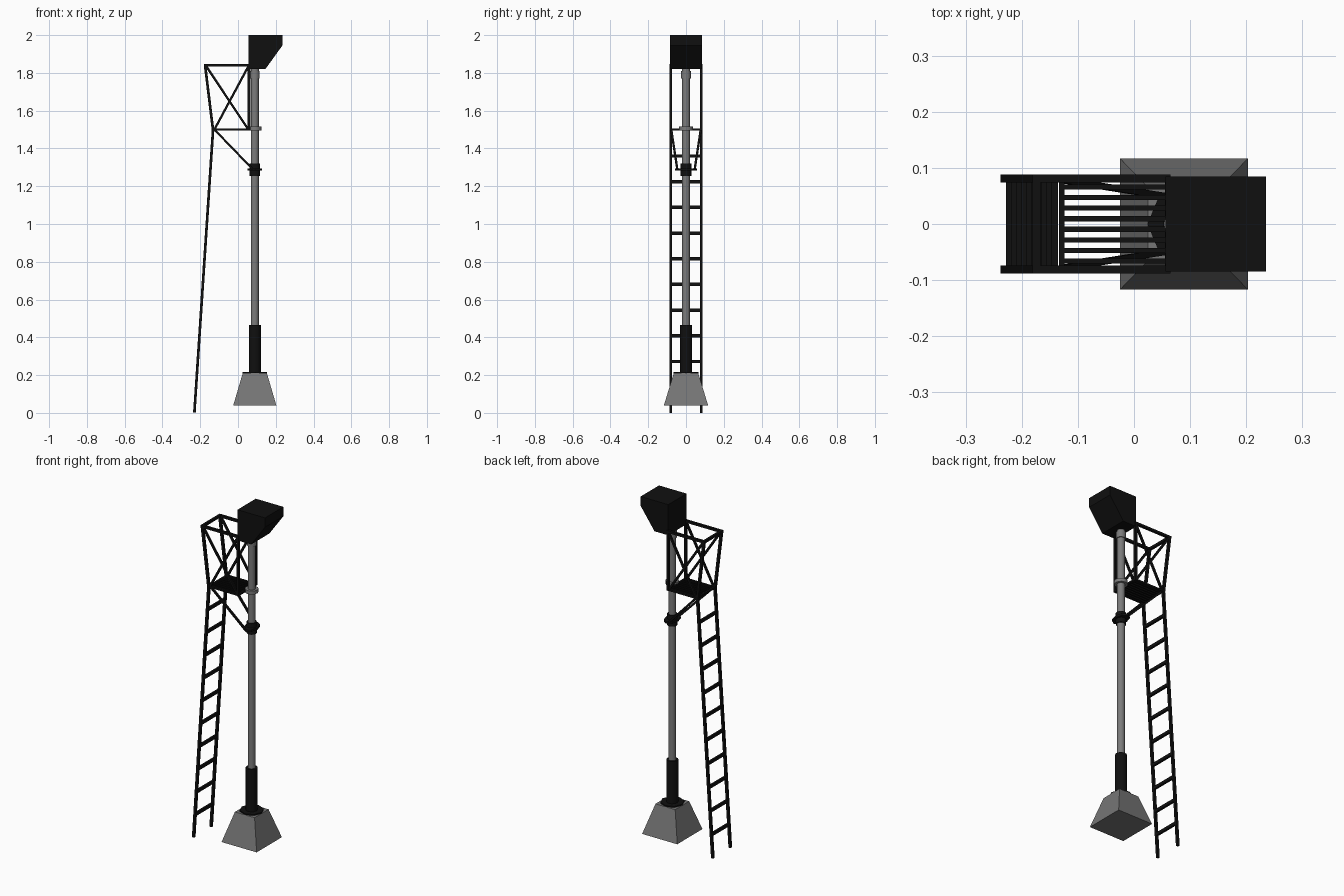
import bpy, bmesh, math
from mathutils import Vector, Matrix

if "Cube" in bpy.data.objects:
    bpy.data.objects.remove(bpy.data.objects["Cube"])


def material(name, v):
    m = bpy.data.materials.new(name)
    m.diffuse_color = (v, v, v, 1)
    m.use_nodes = True
    m.node_tree.nodes["Principled BSDF"].inputs["Base Color"].default_value = m.diffuse_color
    return m


BLACK = material("black_paint", 0.005)
STEEL = material("grey_steel", 0.2)
CONCRETE = material("concrete", 0.18)
PX = 0.089  # pole axis


def finish(name, bm, mat):
    bmesh.ops.recalc_face_normals(bm, faces=bm.faces)
    me = bpy.data.meshes.new(name)
    bm.to_mesh(me)
    bm.free()
    me.materials.append(mat)
    ob = bpy.data.objects.new(name, me)
    bpy.context.collection.objects.link(ob)
    return ob


def bar(bm, a, b, w=0.014, h=0.014):
    """Box section from a to b; w is the size across y (or x for y bars)."""
    a, b = Vector(a), Vector(b)
    d = (b - a).normalized()
    ref = Vector((1, 0, 0)) if abs(d.y) > 0.9 else Vector((0, 1, 0))
    n = d.cross(ref).normalized()
    side = n.cross(d)
    rot = Matrix((side, n, d)).transposed().to_4x4()
    bmesh.ops.create_cube(bm, size=1, matrix=Matrix.Translation((a + b) / 2) @ rot
                          @ Matrix.Diagonal((w, h, (b - a).length, 1)))


def prism(name, r, z0, z1, sides, mat, sx=1.0, sy=1.0):
    bm = bmesh.new()
    bmesh.ops.create_cone(bm, cap_ends=True, segments=sides, radius1=r, radius2=r, depth=z1 - z0,
                          matrix=Matrix.Translation((PX, 0, (z0 + z1) / 2))
                          @ Matrix.Diagonal((sx, sy, 1, 1)))
    return finish(name, bm, mat)


# Tapered concrete footing
bm = bmesh.new()
bmesh.ops.create_cube(bm, size=2)
for v in bm.verts:
    top = v.co.z > 0
    hx, hy = (0.064, 0.065) if top else (0.114, 0.117)
    v.co = (PX + v.co.x * hx, v.co.y * hy, 0.21 if top else 0.04)
finish("footing", bm, CONCRETE)

# Pole with its sleeve, flange and collars
parts = [prism("pole", 0.021, 0.21, 1.83, 12, STEEL),
         prism("pole_sleeve", 0.032, 0.21, 0.465, 12, BLACK),
         prism("lower_clamp", 0.028, 1.255, 1.32, 12, BLACK),
         prism("platform_collar", 0.036, 1.495, 1.515, 12, STEEL),
         prism("top_collar", 0.026, 1.77, 1.81, 12, STEEL)]
for ob in parts:
    bpy.context.view_layer.objects.active = ob
    ob.select_set(True)
    bpy.ops.object.shade_smooth_by_angle(angle=math.radians(40))
    ob.select_set(False)
prism("base_flange", 0.065, 0.208, 0.217, 8, BLACK)
prism("clamp_plate", 0.05, 1.282, 1.294, 8, BLACK, 0.75, 1.15)

# Signal head: box with sloped lower front
bm = bmesh.new()
profile = [(0.056, 2), (0.235, 2), (0.235, 1.945), (0.145, 1.82), (0.056, 1.82)]
face = bm.faces.new([bm.verts.new((x, -0.085, z)) for x, z in profile])
ext = bmesh.ops.extrude_face_region(bm, geom=[face])
bmesh.ops.translate(bm, vec=(0, 0.17, 0),
                    verts=[g for g in ext["geom"] if isinstance(g, bmesh.types.BMVert)])
finish("signal_head", bm, BLACK)

# Ladder rails and rungs
FOOT, KNEE, TOP = (-0.231, 0.001), (-0.132, 1.5), (-0.174, 1.838)
Y = 0.081
bm = bmesh.new()
for y in (-Y, Y):
    bar(bm, (FOOT[0], y, FOOT[1]), (KNEE[0], y, KNEE[1]))
for i in range(1, 11):
    z = 0.136 * i
    x = FOOT[0] + (KNEE[0] - FOOT[0]) * z / 1.5
    bar(bm, (x, -Y, z), (x, Y, z), 0.012, 0.018)
finish("ladder", bm, BLACK)

# Cage: posts, hand rails and crossed side braces
bm = bmesh.new()
for y in (-Y, Y):
    bar(bm, (KNEE[0], y, 1.495), (TOP[0], y, TOP[1]))
    bar(bm, (TOP[0] - 0.007, y, 1.841), (0.065, y, 1.841))
    bar(bm, (0.058, y, 1.495), (0.058, y, 1.84))
    bar(bm, (-0.168, y, 1.835), (0.055, y, 1.5), 0.01, 0.012)
    bar(bm, (-0.125, y, 1.5), (0.055, y, 1.835), 0.01, 0.012)
bar(bm, (TOP[0], -Y, 1.841), (TOP[0], Y, 1.841))
finish("cage", bm, BLACK)

# Slatted platform
bm = bmesh.new()
for i in range(8):
    y = (i - 3.5) * 0.0188
    bar(bm, (-0.13, y, 1.5), (0.058, y, 1.5), 0.009, 0.01)
for y in (-Y, Y):
    bar(bm, (-0.13, y, 1.5), (0.062, y, 1.5), 0.012, 0.01)
for x in (-0.129, 0.06):
    bar(bm, (x, -Y, 1.5), (x, Y, 1.5), 0.01, 0.01)
finish("platform", bm, BLACK)

# Struts from platform edge down to the clamp plate
bm = bmesh.new()
for s in (-1, 1):
    bar(bm, (-0.125, s * 0.078, 1.5), (0.078, s * 0.046, 1.29), 0.011, 0.011)
finish("platform_struts", bm, BLACK)
